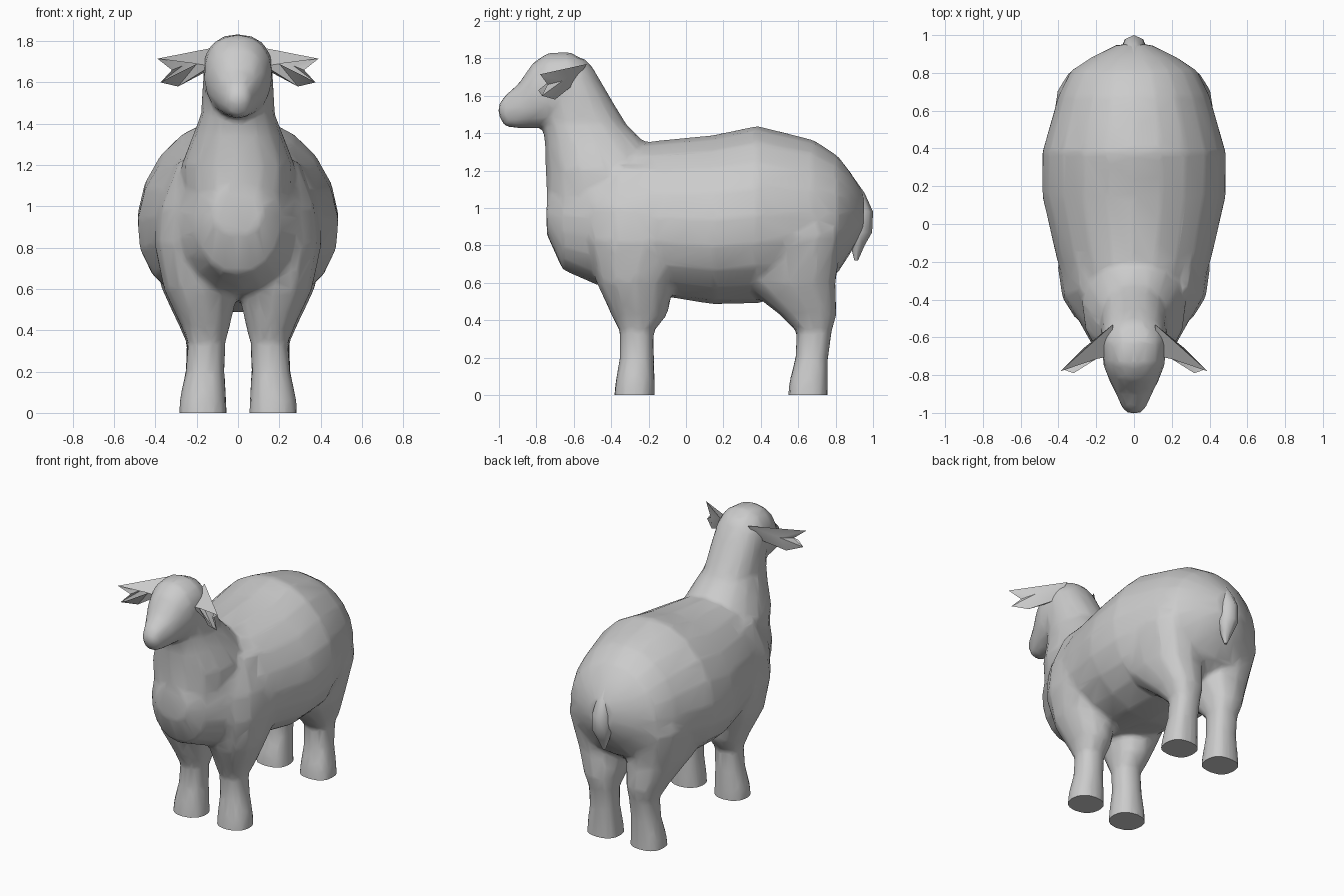
import bpy, bmesh, math
from mathutils import Vector

if "Cube" in bpy.data.objects:
    bpy.data.objects.remove(bpy.data.objects["Cube"])


def loft(bm, rings, n=16, p=2.0, pear=0.0):
    """Skin closed superellipse rings given as (centre, axis_a, axis_b)."""
    loops = []
    for c, a, b in rings:
        loop = []
        for i in range(n):
            t = 2 * math.pi * i / n
            ca, sa = math.cos(t), math.sin(t)
            v = math.copysign(abs(sa) ** (2 / p), sa)
            u = math.copysign(abs(ca) ** (2 / p), ca) * (1 - pear * v)
            loop.append(bm.verts.new(Vector(c) + Vector(a) * u + Vector(b) * v))
        loops.append(loop)
    for l0, l1 in zip(loops, loops[1:]):
        for i in range(n):
            j = (i + 1) % n
            bm.faces.new((l0[i], l0[j], l1[j], l1[i]))
    bm.faces.new(loops[0][::-1])
    bm.faces.new(loops[-1])


def along_y(rows):
    # y, bottom z, top z, half width
    return [((0, y, (b + t) / 2), (w, 0, 0), (0, 0, (t - b) / 2)) for y, b, t, w in rows]


def along_z(rows, side=1):
    # z, y min, y max, x min, x max
    return [((side * (x0 + x1) / 2, (y0 + y1) / 2, z), ((x1 - x0) / 2, 0, 0),
             (0, (y1 - y0) / 2, 0)) for z, y0, y1, x0, x1 in rows]


def make(name, bm):
    bmesh.ops.recalc_face_normals(bm, faces=bm.faces)
    me = bpy.data.meshes.new(name)
    bm.to_mesh(me)
    bm.free()
    ob = bpy.data.objects.new(name, me)
    bpy.context.collection.objects.link(ob)
    return ob


def smooth(ob, angle):
    bpy.ops.object.select_all(action='DESELECT')
    ob.select_set(True)
    bpy.context.view_layer.objects.active = ob
    bpy.ops.object.shade_smooth_by_angle(angle=math.radians(angle))


bm = bmesh.new()
# Barrel of the body
loft(bm, along_y([(-.745, .86, 1.10, .12), (-.66, .67, 1.25, .21), (-.48, .59, 1.32, .31),
                  (-.2, .54, 1.355, .405), (.15, .485, 1.39, .486), (.38, .49, 1.44, .486),
                  (.68, .57, 1.365, .40), (.81, .65, 1.28, .335), (.88, .76, 1.19, .23),
                  (.95, .88, 1.08, .09)]), 20, 2.05, .08)
# Neck
loft(bm, along_z([(z, y0, y1, -w, w) for z, y0, y1, w in [
    (.9, -.74, -.05, .26), (1.2, -.75, -.10, .275), (1.34, -.755, -.21, .22),
    (1.45, -.77, -.32, .178), (1.6, -.78, -.41, .172), (1.72, -.78, -.48, .16),
    (1.8, -.76, -.54, .11)]]), 16, 2.2)
# Head and muzzle
loft(bm, along_y([(-1.003, 1.50, 1.55, .035), (-.97, 1.435, 1.60, .065), (-.9, 1.425, 1.66, .095),
                  (-.82, 1.425, 1.775, .135), (-.74, 1.43, 1.83, .165), (-.62, 1.5, 1.835, .17),
                  (-.5, 1.55, 1.76, .11)]), 16, 2.2)
# Legs, running up into shoulders and thighs
front = [(-.06, -.39, -.165, .05, .29), (.06, -.38, -.165, .055, .285), (.2, -.355, -.17, .065, .255),
         (.34, -.355, -.17, .06, .245), (.43, -.40, -.10, .035, .28), (.6, -.48, -.06, 0, .36),
         (.82, -.54, .1, .0, .405), (1.0, -.54, .15, .0, .39), (1.22, -.48, .1, .0, .30)]
hind = [(-.06, .54, .76, .05, .29), (.06, .55, .76, .055, .28), (.2, .585, .76, .065, .255),
        (.34, .59, .78, .06, .25), (.43, .50, .805, .04, .29), (.6, .28, .80, 0, .37),
        (.85, .2, .84, .03, .43), (1.1, .25, .82, .03, .37)]
for side in (-1, 1):
    loft(bm, along_z(front, side), 12, 2.2)
    loft(bm, along_z(hind, side), 12, 2.5)
body = make("sheep_body", bm)

# Fuse the parts into one skin, then thin it back to low-poly
m = body.modifiers.new("fuse", 'REMESH')
m.mode = 'VOXEL'
m.voxel_size = .016
m = body.modifiers.new("relax", 'SMOOTH')
m.factor, m.iterations = .5, 8
m = body.modifiers.new("thin", 'DECIMATE')
m.ratio = .06
fused = bpy.data.meshes.new_from_object(body.evaluated_get(bpy.context.evaluated_depsgraph_get()))
body.modifiers.clear()

# Flat soles on the ground
bm = bmesh.new()
bm.from_mesh(fused)
bmesh.ops.bisect_plane(bm, geom=bm.verts[:] + bm.edges[:] + bm.faces[:],
                       plane_co=(0, 0, 0), plane_no=(0, 0, 1), clear_inner=True)
bmesh.ops.holes_fill(bm, edges=[e for e in bm.edges if e.is_boundary], sides=0)
bm.to_mesh(body.data)
bm.free()
smooth(body, 60)

# Tail ridge and tip
bm = bmesh.new()
loft(bm, along_z([(z, y0, y1, -w, w) for z, y0, y1, w in [
    (1.2, .80, .87, .03), (1.08, .84, .955, .05), (.98, .86, 1.0, .065), (.87, .86, .995, .07),
    (.80, .88, .955, .045), (.72, .90, .92, .01)]]), 8)
smooth(make("tail", bm), 50)

# Folded ears
pts = dict(r1=(.11, -.53, 1.77), r2=(.20, -.715, 1.69), r3=(.14, -.60, 1.66), r4=(.13, -.70, 1.68),
           t=(.39, -.78, 1.715), l=(.375, -.77, 1.60), m=(.29, -.70, 1.58), c=(.27, -.66, 1.68),
           n=(.32, -.74, 1.66), f=(.32, -.79, 1.63))
faces = ["r1 t r2", "r1 r2 r4", "r1 c t", "c n t", "c l n", "c m l", "r1 r3 c", "r3 m c",
         "r3 r4 m", "r4 r2 m", "m r2 f", "m f l"]
for side, label in ((-1, "left"), (1, "right")):
    bm = bmesh.new()
    v = {k: bm.verts.new((side * x, y, z)) for k, (x, y, z) in pts.items()}
    for f in faces:
        bm.faces.new([v[k] for k in f.split()])
    smooth(make("ear_" + label, bm), 40)
